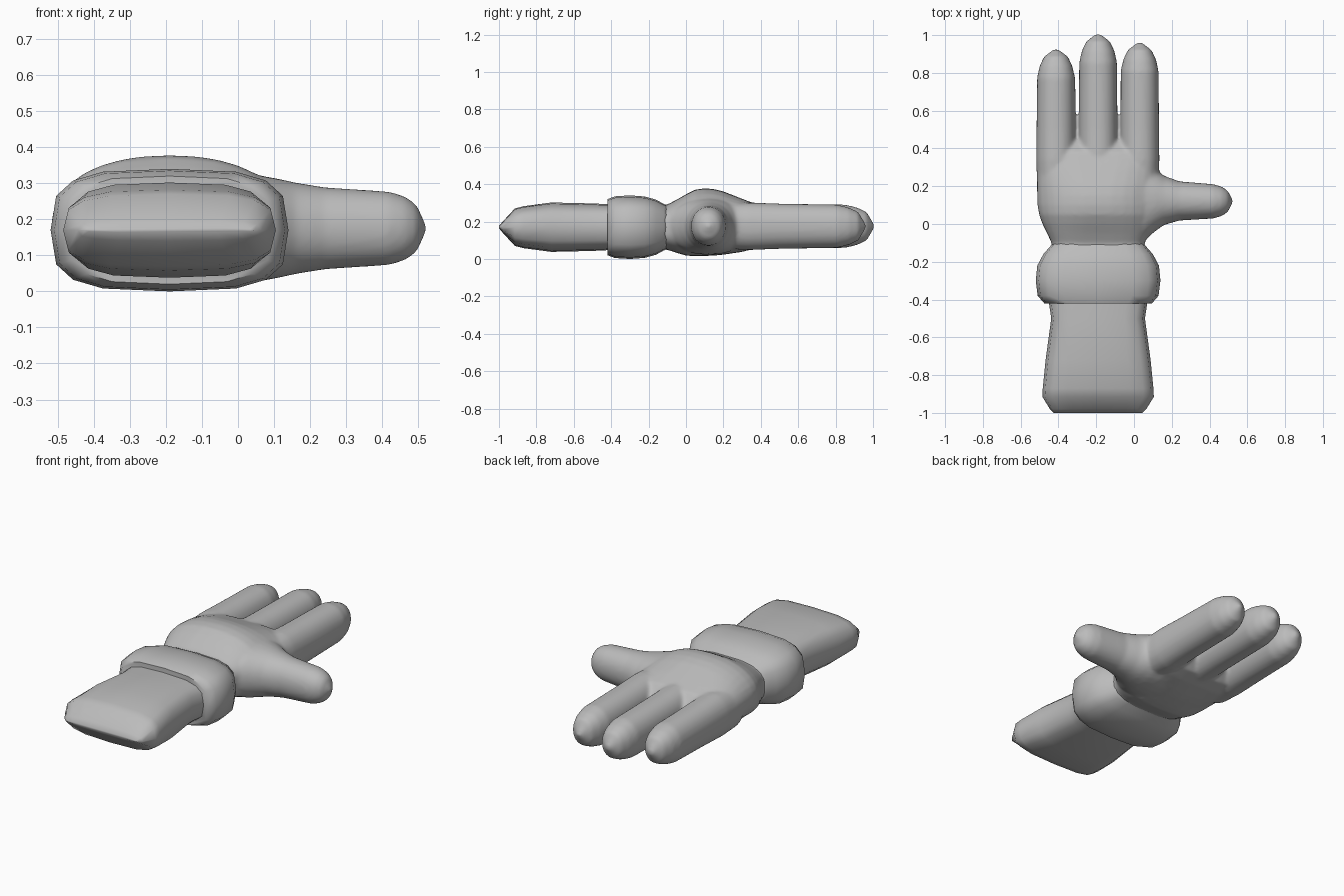
import bpy, bmesh, math

grey = bpy.data.materials.new("plain grey")
grey.diffuse_color = (0.5, 0.5, 0.5, 1)


def loft(bm, rings, axis="y", sides=16):
    """Skin rings of (position, side centre, z centre, half width, half height, squareness)."""
    loops = []
    for t, c, zc, w, h, n in rings:
        loop = []
        for i in range(sides):
            a = 2 * math.pi * i / sides
            u = math.copysign(abs(math.cos(a)) ** (2 / n), math.cos(a)) * w + c
            v = math.copysign(abs(math.sin(a)) ** (2 / n), math.sin(a)) * h + zc
            loop.append(bm.verts.new((u, t, v) if axis == "y" else (t, u, v)))
        loops.append(loop)
    faces = [bm.faces.new((p[i], p[(i + 1) % sides], q[(i + 1) % sides], q[i]))
             for p, q in zip(loops, loops[1:]) for i in range(sides)]
    faces += [bm.faces.new(loops[0]), bm.faces.new(loops[-1])]
    bmesh.ops.recalc_face_normals(bm, faces=faces)


def finish(bm, name, angle=60):
    mesh = bpy.data.meshes.new(name)
    bm.to_mesh(mesh)
    bm.free()
    mesh.materials.append(grey)
    obj = bpy.data.objects.new(name, mesh)
    bpy.context.collection.objects.link(obj)
    bpy.ops.object.select_all(action="DESELECT")
    obj.select_set(True)
    bpy.context.view_layer.objects.active = obj
    bpy.ops.object.shade_smooth_by_angle(angle=math.radians(angle))
    return obj


CX, CZ, SQ = -0.19, 0.17, 3.3

# Forearm sleeve, closing to a blunt wedge
bm = bmesh.new()
loft(bm, [(y, CX, CZ, w, h, SQ) for y, w, h in (
    (-1.0, 0.235, 0.006), (-0.98, 0.255, 0.03), (-0.915, 0.295, 0.1),
    (-0.87, 0.293, 0.112), (-0.72, 0.278, 0.132), (-0.5, 0.248, 0.127),
    (-0.42, 0.26, 0.123), (-0.36, 0.26, 0.12))])
finish(bm, "forearm_sleeve")

# Rolled cuff with a flat front rim
bm = bmesh.new()
loft(bm, [(y, CX, CZ, w, h, SQ) for y, w, h in (
    (-0.42, 0.285, 0.15), (-0.38, 0.32, 0.165), (-0.3, 0.33, 0.17),
    (-0.22, 0.322, 0.164), (-0.16, 0.29, 0.147), (-0.12, 0.255, 0.125),
    (-0.1, 0.24, 0.117))])
finish(bm, "rolled_cuff")

# Palm with a domed back, webbed at the finger roots
bm = bmesh.new()
loft(bm, [(y, CX, zc, w, h, n) for y, zc, w, h, n in (
    (-0.15, 0.17, 0.24, 0.115, 3.3), (-0.1, 0.17, 0.247, 0.121, 3.0),
    (-0.05, 0.175, 0.27, 0.142, 2.8), (0.0, 0.182, 0.295, 0.164, 2.5),
    (0.05, 0.193, 0.313, 0.178, 2.3), (0.1, 0.197, 0.321, 0.181, 2.2),
    (0.15, 0.196, 0.323, 0.178, 2.2), (0.2, 0.192, 0.324, 0.169, 2.3),
    (0.3, 0.18, 0.323, 0.142, 2.8), (0.38, 0.175, 0.32, 0.116, 3.0),
    (0.43, 0.175, 0.305, 0.065, 3.0), (0.455, 0.175, 0.29, 0.02, 3.0))], sides=32)

# Three fingers
for x, tip in ((-0.413, 0.925), (CX, 1.005), (0.03, 0.96)):
    loft(bm, [(y, x, 0.175, w, h, 2.2) for y, w, h in (
        (0.2, 0.1, 0.12), (0.34, 0.105, 0.127), (0.5, 0.103, 0.121),
        (tip - 0.15, 0.1, 0.115), (tip - 0.09, 0.087, 0.1),
        (tip - 0.04, 0.064, 0.077), (tip, 0.012, 0.012))], sides=32)

# Thumb flaring into the palm
loft(bm, [(x, y, 0.175, w, h, 2.1) for x, y, w, h in (
    (-0.1, 0.12, 0.25, 0.15), (0.0, 0.12, 0.235, 0.152), (0.06, 0.12, 0.205, 0.147),
    (0.11, 0.125, 0.165, 0.138), (0.16, 0.125, 0.13, 0.127), (0.24, 0.122, 0.104, 0.114),
    (0.42, 0.12, 0.091, 0.102), (0.465, 0.12, 0.078, 0.088),
    (0.495, 0.12, 0.058, 0.066), (0.521, 0.12, 0.012, 0.012))], axis="x", sides=32)
hand = finish(bm, "hand")

# Melt palm, fingers and thumb into one soft surface
remesh = hand.modifiers.new("merge", "REMESH")
remesh.mode = "VOXEL"
remesh.voxel_size = 0.01
remesh.use_smooth_shade = True
smooth = hand.modifiers.new("soften", "SMOOTH")
smooth.factor = 0.5
smooth.iterations = 8
